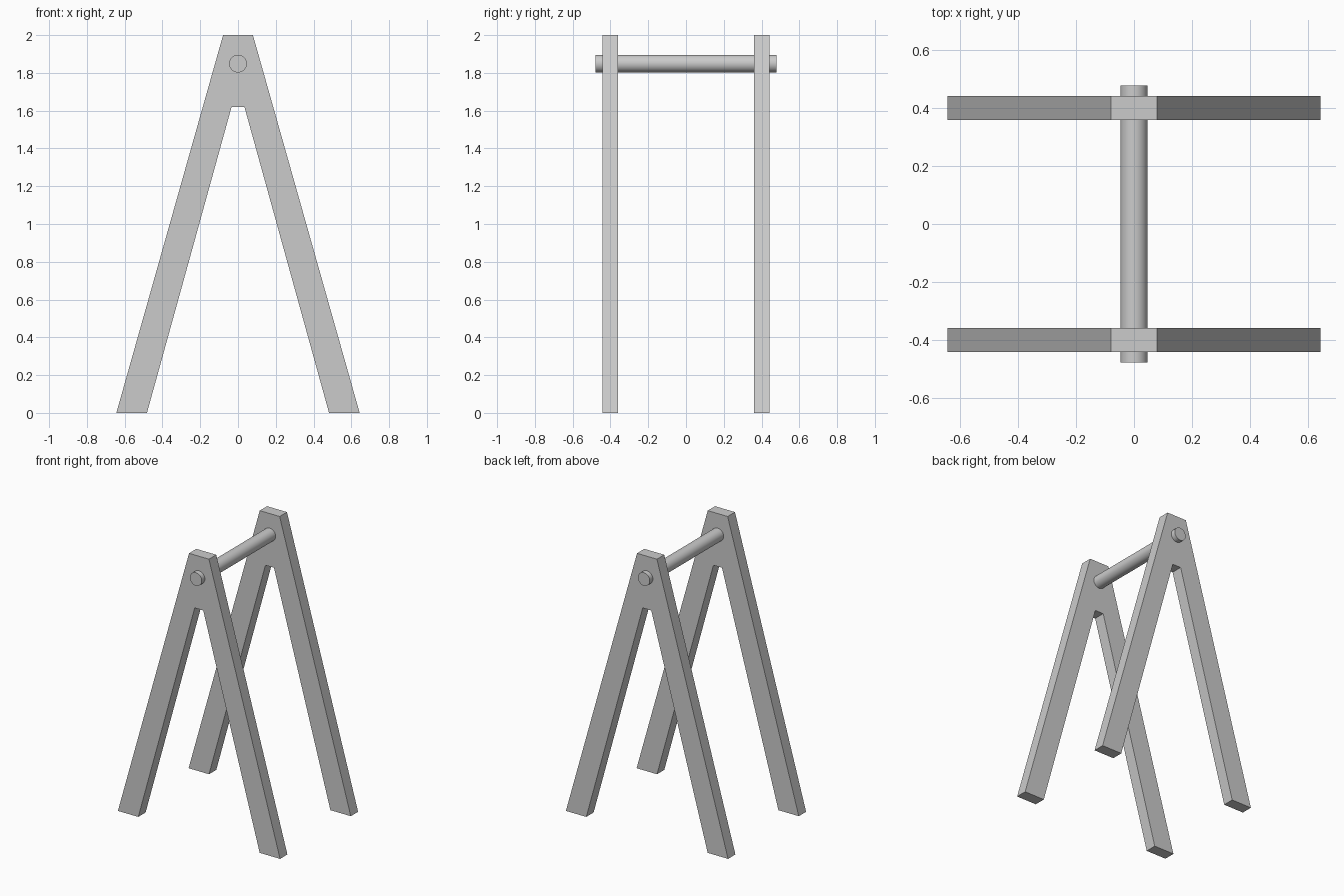
import bpy, bmesh, math

if "Cube" in bpy.data.objects:
    bpy.data.objects.remove(bpy.data.objects["Cube"])

# A-frame outline in the x-z plane (right half, mirrored for the left)
half = [(0.034, 1.62), (0.482, 0.0), (0.644, 0.0), (0.079, 2.0)]
outline = half + [(-x, z) for x, z in reversed(half)]


def a_frame(name, y_center, thickness):
    bm = bmesh.new()
    y0 = y_center - thickness / 2
    face = bm.faces.new([bm.verts.new((x, y0, z)) for x, z in outline])
    ext = bmesh.ops.extrude_face_region(bm, geom=[face])
    verts = [v for v in ext["geom"] if isinstance(v, bmesh.types.BMVert)]
    bmesh.ops.translate(bm, verts=verts, vec=(0, thickness, 0))
    bmesh.ops.recalc_face_normals(bm, faces=bm.faces)
    mesh = bpy.data.meshes.new(name)
    bm.to_mesh(mesh)
    bm.free()
    obj = bpy.data.objects.new(name, mesh)
    bpy.context.collection.objects.link(obj)


# Front and back supports
a_frame("front_a_frame", -0.401, 0.083)
a_frame("back_a_frame", 0.401, 0.083)

# Round crossbar running through both supports
bpy.ops.mesh.primitive_cylinder_add(vertices=32, radius=0.047, depth=0.957,
                                    location=(0, 0, 1.849),
                                    rotation=(math.pi / 2, 0, 0))
bar = bpy.context.object
bar.name = "crossbar"
bpy.ops.object.shade_smooth_by_angle(angle=math.radians(30))
